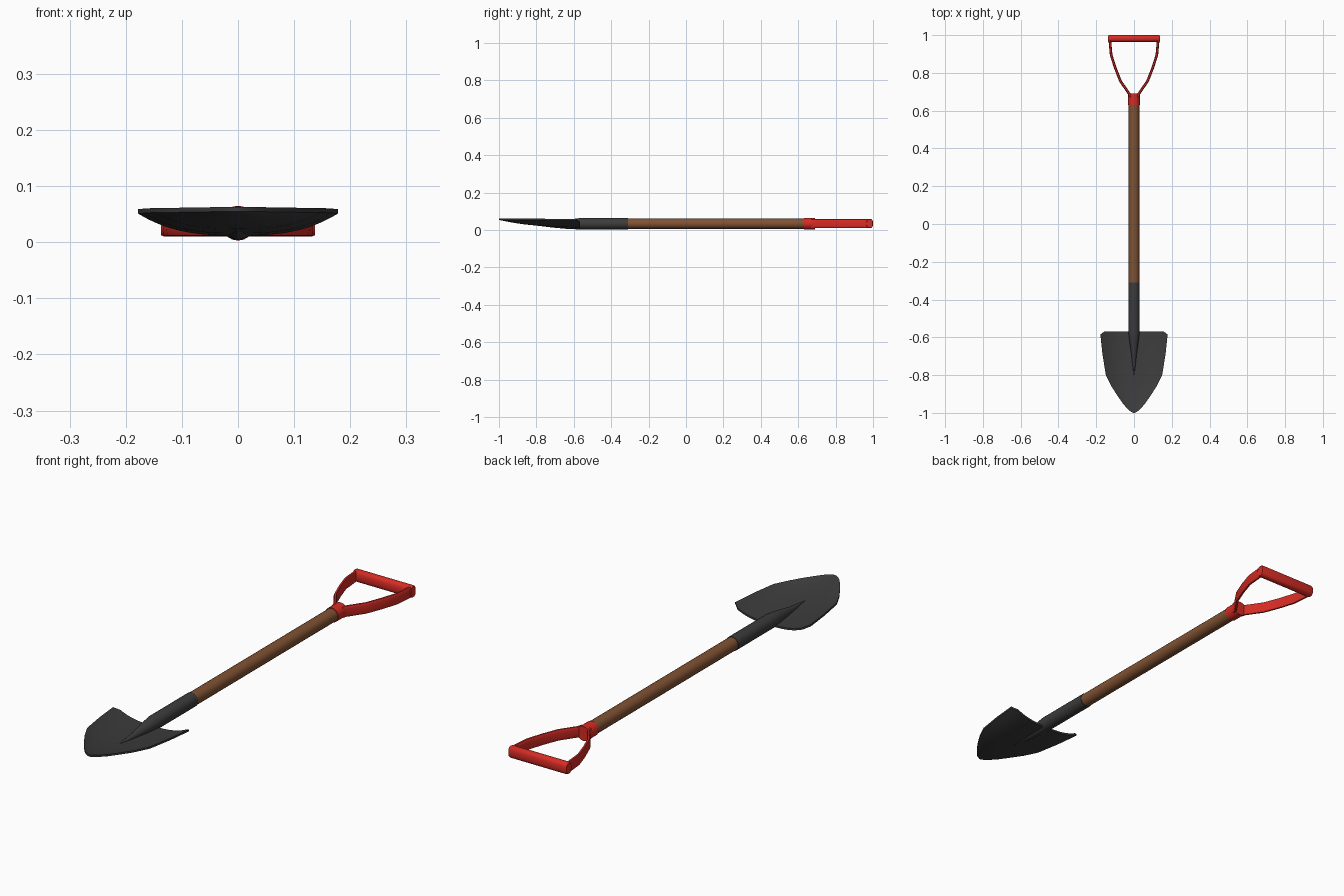
import bpy, bmesh
from math import cos, sin, tau, radians, copysign
from mathutils import Vector

if "Cube" in bpy.data.objects:
    bpy.data.objects.remove(bpy.data.objects["Cube"])

AXIS_Z = 0.034  # height of the shaft centre line


def material(name, colour):
    m = bpy.data.materials.new(name)
    m.use_nodes = True
    m.diffuse_color = (*colour, 1)
    m.node_tree.nodes["Principled BSDF"].inputs["Base Color"].default_value = (*colour, 1)
    return m


red = material("red paint", (0.68, 0.025, 0.018))
wood = material("brown wood", (0.22, 0.085, 0.033))
steel = material("dark steel", (0.045, 0.045, 0.045))


def finish(bm, name, mat):
    bmesh.ops.recalc_face_normals(bm, faces=bm.faces)
    mesh = bpy.data.meshes.new(name)
    bm.to_mesh(mesh)
    bm.free()
    mesh.materials.append(mat)
    ob = bpy.data.objects.new(name, mesh)
    bpy.context.collection.objects.link(ob)
    bpy.ops.object.select_all(action='DESELECT')
    ob.select_set(True)
    bpy.context.view_layer.objects.active = ob
    bpy.ops.object.shade_smooth_by_angle(angle=radians(40))
    return ob


def loft(name, mat, rings, power=1.0, sides=20):
    """Skin rings given as (centre, half axis u, half axis v); power < 1 squares them."""
    bm = bmesh.new()
    loops = []
    for c, u, v in rings:
        loop = []
        for i in range(sides):
            a, b = cos(tau * i / sides), sin(tau * i / sides)
            p = Vector(c) + Vector(u) * copysign(abs(a) ** power, a) \
                + Vector(v) * copysign(abs(b) ** power, b)
            loop.append(bm.verts.new(p))
        loops.append(loop)
    for r, s in zip(loops, loops[1:]):
        for i in range(sides):
            j = (i + 1) % sides
            bm.faces.new((r[i], r[j], s[j], s[i]))
    bm.faces.new(loops[0])
    bm.faces.new(loops[-1])
    return finish(bm, name, mat)


def along_y(name, mat, stations):
    """Round part along y from (y, z, x radius, z radius) stations."""
    return loft(name, mat, [((0, y, z), (rx, 0, 0), (0, 0, rz)) for y, z, rx, rz in stations])


# Shaft, handle collar and blade socket tapering into the blade
along_y("shaft", wood, [(y, AXIS_Z, 0.028, 0.028) for y in (-0.33, 0.65)])
along_y("handle_collar", red, [(y, AXIS_Z, 0.031, 0.031) for y in (0.63, 0.69)])
along_y("blade_socket", steel, [
    (-0.31, AXIS_Z, 0.030, 0.030),
    (-0.57, AXIS_Z, 0.030, 0.030),
    (-0.62, 0.031, 0.024, 0.026),
    (-0.70, 0.027, 0.013, 0.015),
    (-0.80, 0.028, 0.002, 0.004)])

# Grip bar
loft("grip_bar", red, [((x, 0.982, 0.035), (0, 0.018 * s, 0), (0, 0, 0.025 * s))
                       for x, s in ((-0.137, 0.9), (-0.131, 1), (0.131, 1), (0.137, 0.9))],
     power=0.75)

# Handle straps, mirrored left and right
path = [Vector(p) for p in ((0.02, 0.67), (0.026, 0.69), (0.072, 0.757),
                            (0.099, 0.826), (0.121, 0.895), (0.129, 0.985))]
for side, sign in (("left", 1), ("right", -1)):
    rings = []
    for i, p in enumerate(path):
        d = (path[min(i + 1, len(path) - 1)] - path[max(i - 1, 0)]).normalized()
        rings.append(((sign * p.x, p.y, 0.035),
                      (sign * d.y * 0.007, -d.x * 0.007, 0), (0, 0, 0.024)))
    loft("handle_strap_" + side, red, rings, power=0.7, sides=16)

# Dished blade: rows of (y, half width, centre height, rim height)
rows = [(-0.568, 0.155, 0.020, 0.059), (-0.585, 0.178, 0.020, 0.059),
        (-0.69, 0.167, 0.024, 0.060), (-0.80, 0.149, 0.032, 0.061),
        (-0.86, 0.119, 0.038, 0.061), (-0.91, 0.087, 0.045, 0.062),
        (-0.95, 0.059, 0.052, 0.062), (-0.98, 0.034, 0.058, 0.063),
        (-0.994, 0.016, 0.061, 0.063), (-1.0, 0.003, 0.063, 0.063)]
COLS = 24
bm = bmesh.new()
grid = []
for k, (y, w, low, rim) in enumerate(rows):
    full = rows[1][1] if k == 0 else w
    line = []
    for i in range(COLS + 1):
        x = w * (2 * i / COLS - 1)
        line.append(bm.verts.new((x, y, low + (rim - low) * abs(x / full) ** 2.8)))
    grid.append(line)
for r, s in zip(grid, grid[1:]):
    for i in range(COLS):
        bm.faces.new((r[i], s[i], s[i + 1], r[i + 1]))
# Thickness below the upper surface
top = bm.faces[:]
copy = bmesh.ops.extrude_face_region(bm, geom=top)["geom"]
bmesh.ops.translate(bm, vec=(0, 0, -0.008),
                    verts=[g for g in copy if isinstance(g, bmesh.types.BMVert)])
# The extrusion may drop the starting faces, so close the upper side again if needed
if not any(f.is_valid for f in top):
    for r, s in zip(grid, grid[1:]):
        for i in range(COLS):
            bm.faces.new((r[i], s[i], s[i + 1], r[i + 1]))
finish(bm, "blade", steel)
